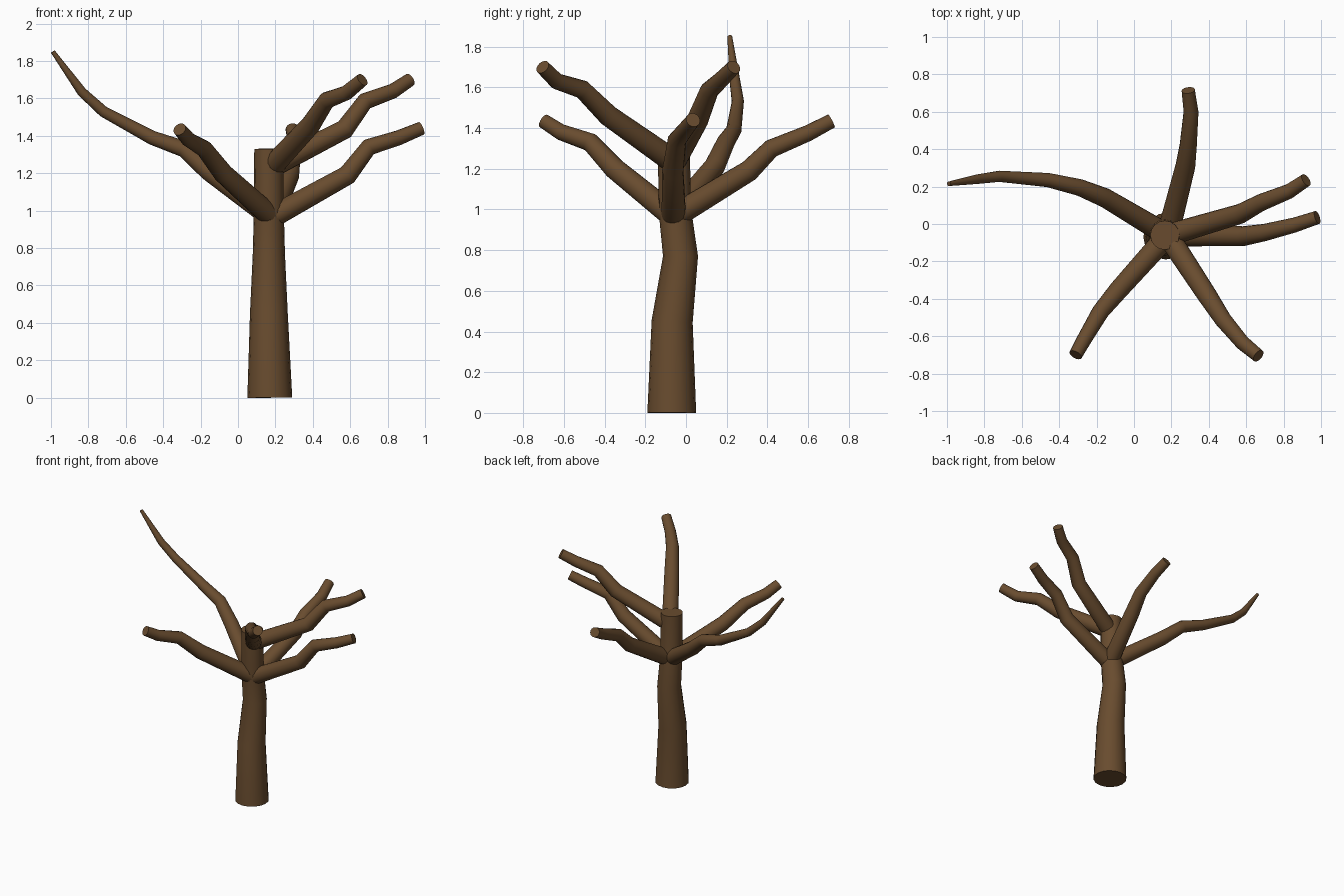
import bpy, bmesh, math
from mathutils import Vector

if "Cube" in bpy.data.objects:
    bpy.data.objects.remove(bpy.data.objects["Cube"])

SIDES = 16
bark = bpy.data.materials.new("bark")
bark.diffuse_color = (0.14, 0.072, 0.028, 1)
bark.use_nodes = True
bark.node_tree.nodes["Principled BSDF"].inputs["Base Color"].default_value = bark.diffuse_color


def limb(name, points, radii):
    """Capped tube along a path, with mitred rings and a radius per point."""
    pts = [Vector(p) for p in points]
    bm = bmesh.new()
    rings, side = [], Vector((1, 0.3, 0))
    for i, p in enumerate(pts):
        t = Vector()
        if i > 0:
            t += (p - pts[i - 1]).normalized()
        if i < len(pts) - 1:
            t += (pts[i + 1] - p).normalized()
        t.normalize()
        if i == 0:
            side = t.orthogonal()
        side = (side - t * side.dot(t)).normalized()
        other = t.cross(side)
        rings.append([bm.verts.new(p + radii[i] * (math.cos(a) * side + math.sin(a) * other))
                      for a in (2 * math.pi * k / SIDES for k in range(SIDES))])
    for a, b in zip(rings, rings[1:]):
        for k in range(SIDES):
            n = (k + 1) % SIDES
            bm.faces.new((a[k], a[n], b[n], b[k]))
    bm.faces.new(rings[0][::-1])
    bm.faces.new(rings[-1])
    for f in bm.faces:
        f.smooth = True
    me = bpy.data.meshes.new(name)
    bm.to_mesh(me)
    bm.free()
    me.set_sharp_from_angle(angle=math.radians(40))
    me.materials.append(bark)
    ob = bpy.data.objects.new(name, me)
    bpy.context.collection.objects.link(ob)


# Trunk: straight from the front, slightly wavy from the side
limb("trunk",
     [(.17, -.07, 0), (.165, -.068, .45), (.165, -.027, .77), (.165, -.055, 1.0), (.165, -.06, 1.33)],
     [.12, .101, .086, .08, .078])

# Stubby branches: lower whorl starts at z .96, upper pair at z 1.23
LOW, HIGH = (.18, -.06, .965), (.18, -.06, 1.235)
branches = {
    "branch_back": [LOW, (.275, .31, 1.19), (.29, .42, 1.30), (.305, .60, 1.375), (.29, .715, 1.435)],
    "branch_right": [LOW, (.585, -.065, 1.19), (.70, -.045, 1.34), (.86, -.005, 1.39), (.98, .035, 1.44)],
    "branch_front_left": [LOW, (-.08, -.35, 1.20), (-.18, -.47, 1.33), (-.265, -.615, 1.38), (-.312, -.70, 1.435)],
    "branch_upper_right": [HIGH, (.57, .055, 1.435), (.68, .115, 1.585), (.83, .175, 1.64), (.92, .235, 1.70)],
    "branch_upper_front": [HIGH, (.39, -.38, 1.46), (.475, -.51, 1.59), (.58, -.635, 1.63), (.665, -.705, 1.70)],
}
for name, path in branches.items():
    limb(name, path, [.06, .053, .046, .04, .036])

# Long branch tapering to a thin tip
limb("branch_long_left",
     [LOW, (-.155, .14, 1.21), (-.29, .195, 1.33), (-.46, .235, 1.39), (-.72, .255, 1.53), (-.835, .24, 1.635), (-.99, .215, 1.85)],
     [.06, .052, .045, .038, .03, .026, .012])
